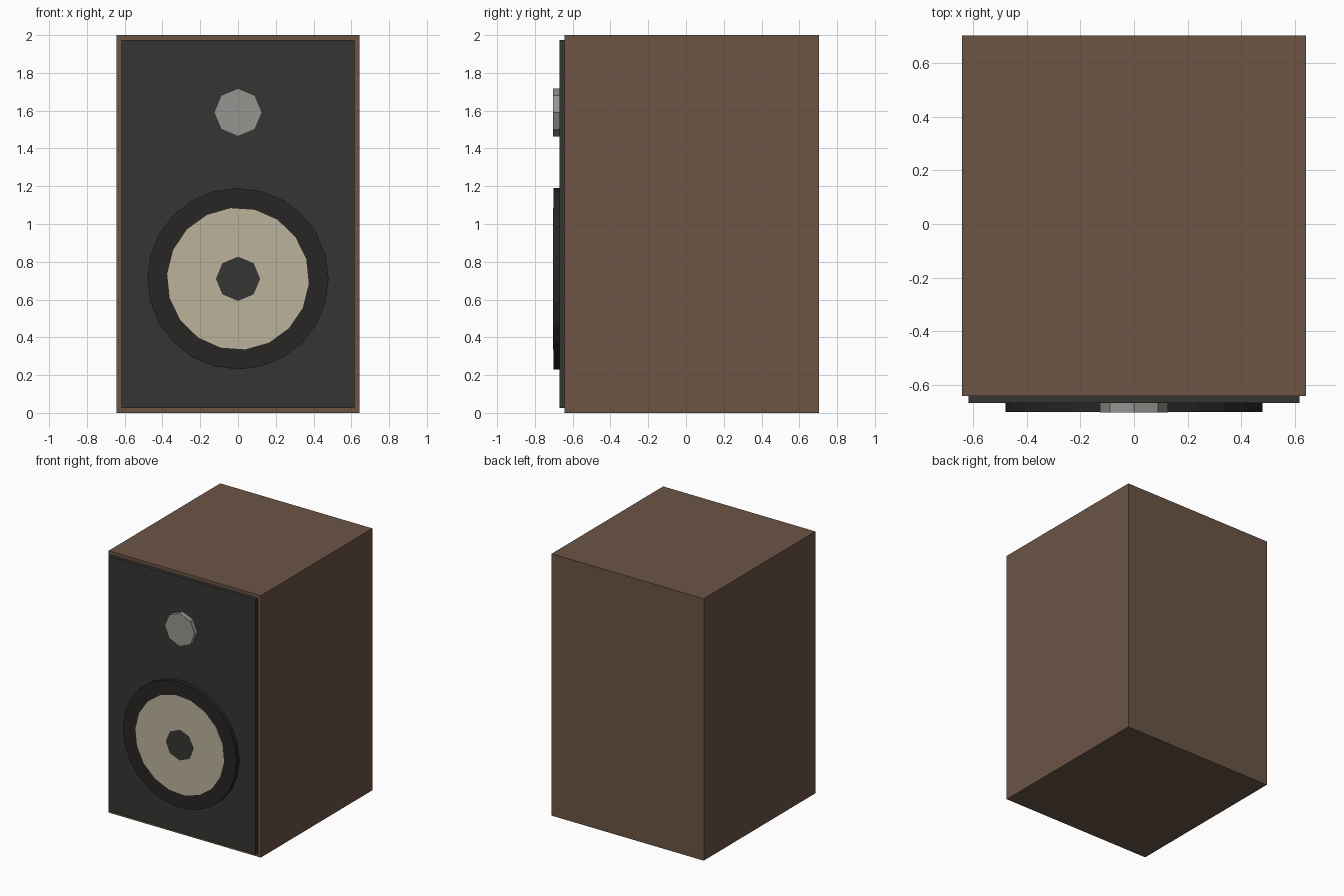
import bpy, math

if "Cube" in bpy.data.objects:
    bpy.data.objects.remove(bpy.data.objects["Cube"])


def material(name, rgb):
    m = bpy.data.materials.new(name)
    m.diffuse_color = (*rgb, 1)
    m.use_nodes = True
    m.node_tree.nodes["Principled BSDF"].inputs["Base Color"].default_value = m.diffuse_color
    return m


WOOD = material("walnut", (0.15, 0.09, 0.06))
BAFFLE = material("charcoal", (0.036, 0.035, 0.034))
RUBBER = material("black_rubber", (0.02, 0.019, 0.018))
CREAM = material("cream_paper", (0.5, 0.45, 0.33))
METAL = material("silver_grey", (0.31, 0.30, 0.28))


def box(name, x, y0, y1, z0, z1, mat):
    bpy.ops.mesh.primitive_cube_add(size=1, location=(0, (y0 + y1) / 2, (z0 + z1) / 2))
    ob = bpy.context.object
    ob.name = name
    ob.scale = (2 * x, y1 - y0, z1 - z0)
    bpy.ops.object.transform_apply(location=False, rotation=False, scale=True)
    ob.data.materials.append(mat)
    return ob


def disc(name, radius, sides, front, z, mat, turn=0, back=-0.667):
    """Flat-sided drum on the baffle, axis along y."""
    bpy.ops.mesh.primitive_cylinder_add(
        vertices=sides, radius=radius, depth=back - front,
        location=(0, (front + back) / 2, z),
        rotation=(math.radians(90), math.radians(turn), 0))
    ob = bpy.context.object
    ob.name = name
    ob.data.materials.append(mat)
    return ob


# Cabinet and front panel
box("cabinet", 0.643, -0.643, 0.704, 0, 2, WOOD)
box("front_baffle", 0.618, -0.669, -0.643, 0.027, 1.975, BAFFLE)

# Woofer: surround, cone and dust cap, nearly flush with each other
WOOFER_Z = 0.71
disc("woofer_surround", 0.48, 24, -0.702, WOOFER_Z, RUBBER)
disc("woofer_cone", 0.376, 18, -0.703, WOOFER_Z, CREAM, turn=-6)
disc("woofer_dust_cap", 0.117, 8, -0.704, WOOFER_Z, BAFFLE)

# Tweeter
disc("tweeter", 0.127, 8, -0.704, 1.591, METAL)
